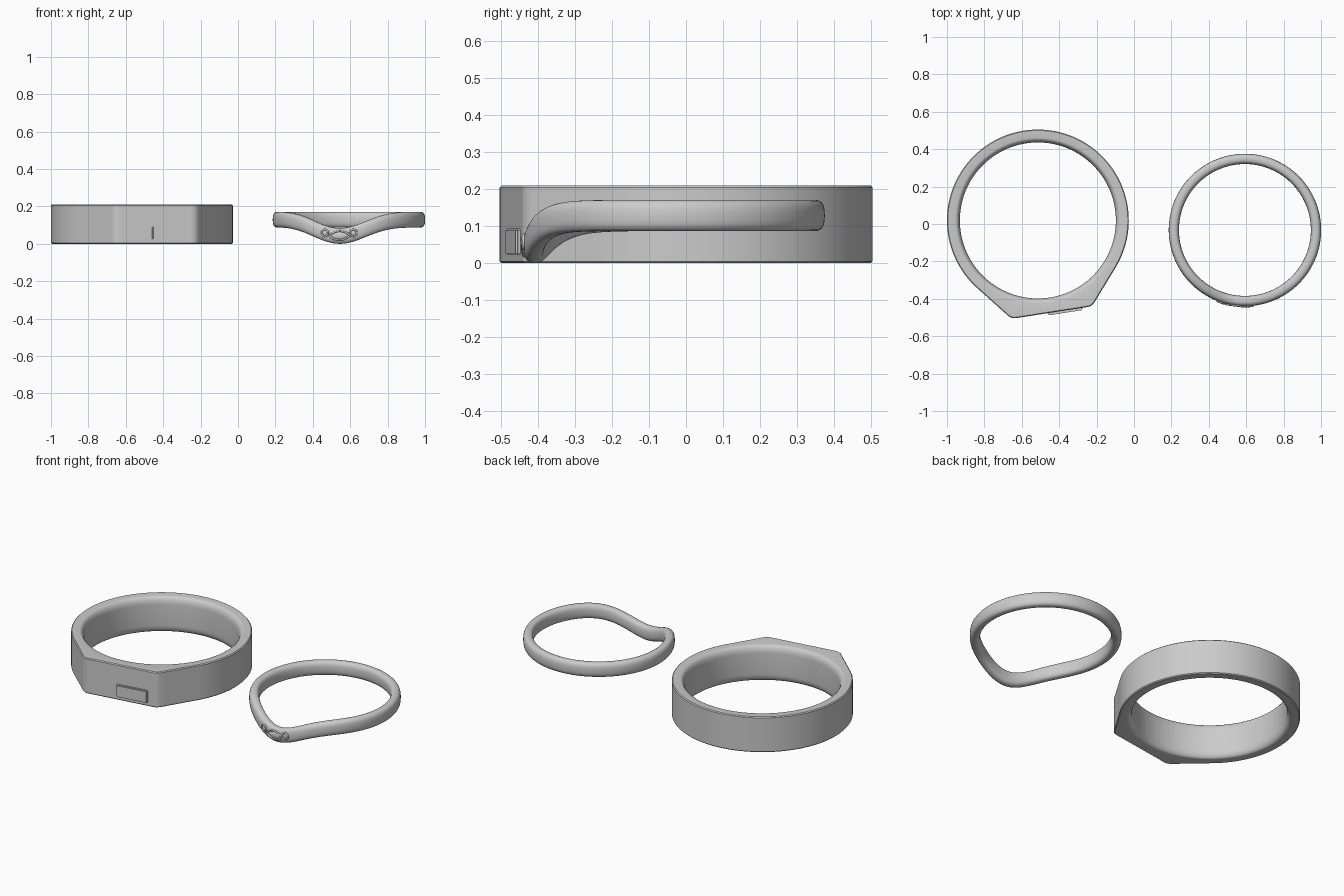
import bpy, bmesh
from math import sin, cos, pi, radians, atan2, sqrt, exp, copysign
from mathutils import Vector, Matrix

if "Cube" in bpy.data.objects:
    bpy.data.objects.remove(bpy.data.objects["Cube"])


def finish(bm, name, angle=35):
    bmesh.ops.recalc_face_normals(bm, faces=bm.faces)
    me = bpy.data.meshes.new(name)
    bm.to_mesh(me)
    bm.free()
    ob = bpy.data.objects.new(name, me)
    bpy.context.collection.objects.link(ob)
    bpy.ops.object.select_all(action='DESELECT')
    ob.select_set(True)
    bpy.context.view_layer.objects.active = ob
    bpy.ops.object.shade_smooth_by_angle(angle=radians(angle))
    return ob


def closed_loft(name, sections, angle=35):
    """Skin closed sections arranged in a closed loop."""
    bm = bmesh.new()
    rows = [[bm.verts.new(p) for p in s] for s in sections]
    n, m = len(rows), len(rows[0])
    for i in range(n):
        a, b = rows[i], rows[(i + 1) % n]
        for j in range(m):
            k = (j + 1) % m
            bm.faces.new((a[j], a[k], b[k], b[j]))
    return finish(bm, name, angle)


# Wide ring: circular outline with an angled flat on the front
C, R, RIN, H = Vector((-0.514, 0.019)), 0.486, 0.417, 0.21
left, right = Vector((-0.655, -0.507)), Vector((-0.224, -0.440))
A0, A1 = radians(-31), radians(229)


def on_circle(a):
    return C + R * Vector((cos(a), sin(a)))


def fillet(p, c, q, d=0.025, n=5):
    s, e = c + (p - c).normalized() * d, c + (q - c).normalized() * d
    return [s * (1 - t) ** 2 + c * 2 * t * (1 - t) + e * t * t
            for t in (i / n for i in range(n + 1))]


def between(p, q, n):
    return [p.lerp(q, i / n) for i in range(1, n)]


start, end = on_circle(A0), on_circle(A1)
fl, fr = fillet(end, left, right), fillet(left, right, start)
outline = [on_circle(A0 + (A1 - A0) * i / 120) for i in range(121)]
outline += between(end, fl[0], 7) + fl + between(fl[-1], fr[0], 18) + fr + between(fr[-1], start, 7)

BV = 0.005
quarter = [(0.025 * (1 - sin(t)), 0.045 * (1 - cos(t))) for t in (pi / 2 * i / 6 for i in range(7))]
inner = [(RIN + dr, z) for dr, z in quarter]
inner += [(r, H - z) for r, z in reversed(inner)]
sections = []
for p in outline:
    d = p - C
    ro, u = d.length, d.normalized()
    prof = [(ro - BV, H), (ro, H - BV), (ro, BV), (ro - BV, 0)]
    # quarter runs from the bottom rim up the bore
    prof += [(RIN + 0.025 * (1 - sin(t)), 0.045 * (1 - sin(pi / 2 - t)))
             for t in (pi / 2 * i / 6 for i in range(7))]
    prof += [(RIN + 0.025 * (1 - sin(t)), H - 0.045 * (1 - cos(t)))
             for t in (pi / 2 * i / 6 for i in range(6, -1, -1))]
    sections.append([(C.x + u.x * r, C.y + u.y * r, z) for r, z in prof])
closed_loft("wide_ring", sections)

# Small raised plate on the flat
flat = (right - left).normalized()
mid = left + flat * ((-0.368 - left.x) / flat.x)
bm = bmesh.new()
bmesh.ops.create_cube(bm, size=1)
bmesh.ops.scale(bm, vec=(0.185, 0.024, 0.073), verts=bm.verts)
bmesh.ops.bevel(bm, geom=bm.edges[:], offset=0.005, segments=2, affect='EDGES')
bmesh.ops.transform(bm, verts=bm.verts, matrix=Matrix.Translation((mid.x, mid.y, 0.058))
                    @ Matrix.Rotation(atan2(flat.y, flat.x), 4, 'Z'))
finish(bm, "flat_plate")

# Slim ring: rounded band dipping to a point at the front
SX, SY, SR, DIP = 0.593, -0.032, 0.380, radians(-97.3)


def centre_z(a):
    d = (a - DIP + pi) % (2 * pi) - pi
    return 0.129 - 0.087 * exp(-(d / radians(28.5)) ** 2)


def power(v, e):
    return copysign(abs(v) ** e, v)


sections = []
for i in range(144):
    a = 2 * pi * i / 144
    s = []
    for j in range(28):
        t = 2 * pi * j / 28
        r = SR + 0.0275 * power(cos(t), 0.75)
        s.append((SX + r * cos(a), SY + r * sin(a), centre_z(a) + 0.042 * power(sin(t), 0.75)))
    sections.append(s)
closed_loft("slim_ring", sections, 60)


# Bezels and stones wrapped onto the front of the slim ring
def surface(x, z, lift=0.0):
    a = atan2(-sqrt(0.4075 ** 2 - (x - SX) ** 2), x - SX)
    h = min(abs(z - centre_z(a)) / 0.042, 0.97)
    r = SR + 0.0275 * (1 - h ** 2.67) ** 0.375 + lift
    return Vector((SX + r * cos(a), SY + r * sin(a), z))


def setting(name, x, z, w, h, tilt, pointed):
    def outline_pt(t, k=1.0):
        dx = w * cos(t) * k
        dz = h * (sin(t) * abs(sin(t)) ** 0.6 if pointed else sin(t)) * k
        return (x + dx * cos(tilt) - dz * sin(tilt), z + dx * sin(tilt) + dz * cos(tilt))
    n = 36
    path = [surface(*outline_pt(2 * pi * i / n), 0.002) for i in range(n)]
    mean = sum(path, Vector()) / n
    out = Vector((mean.x - SX, mean.y - SY, 0)).normalized()
    rings = []
    for i, p in enumerate(path):
        tan = (path[(i + 1) % n] - path[i - 1]).normalized()
        side = tan.cross(out).normalized()
        up = side.cross(tan)
        rings.append([p + 0.005 * (side * cos(b) + up * sin(b)) for b in (pi / 4 * k for k in range(8))])
    closed_loft(name + "_bezel", rings, 60)
    bm = bmesh.new()
    loops = [[bm.verts.new(surface(*outline_pt(2 * pi * i / n, k), lift)) for i in range(n)]
             for k, lift in ((0.95, -0.002), (0.7, 0.002), (0.35, 0.004))]
    for lo, hi in zip(loops, loops[1:]):
        for i in range(n):
            j = (i + 1) % n
            bm.faces.new((lo[i], lo[j], hi[j], hi[i]))
    bm.faces.new(loops[-1])
    finish(bm, name + "_stone")


setting("centre", 0.543, 0.044, 0.053, 0.024, radians(2), True)
setting("left", 0.464, 0.058, 0.018, 0.018, 0, False)
setting("right", 0.617, 0.058, 0.018, 0.018, 0, False)
